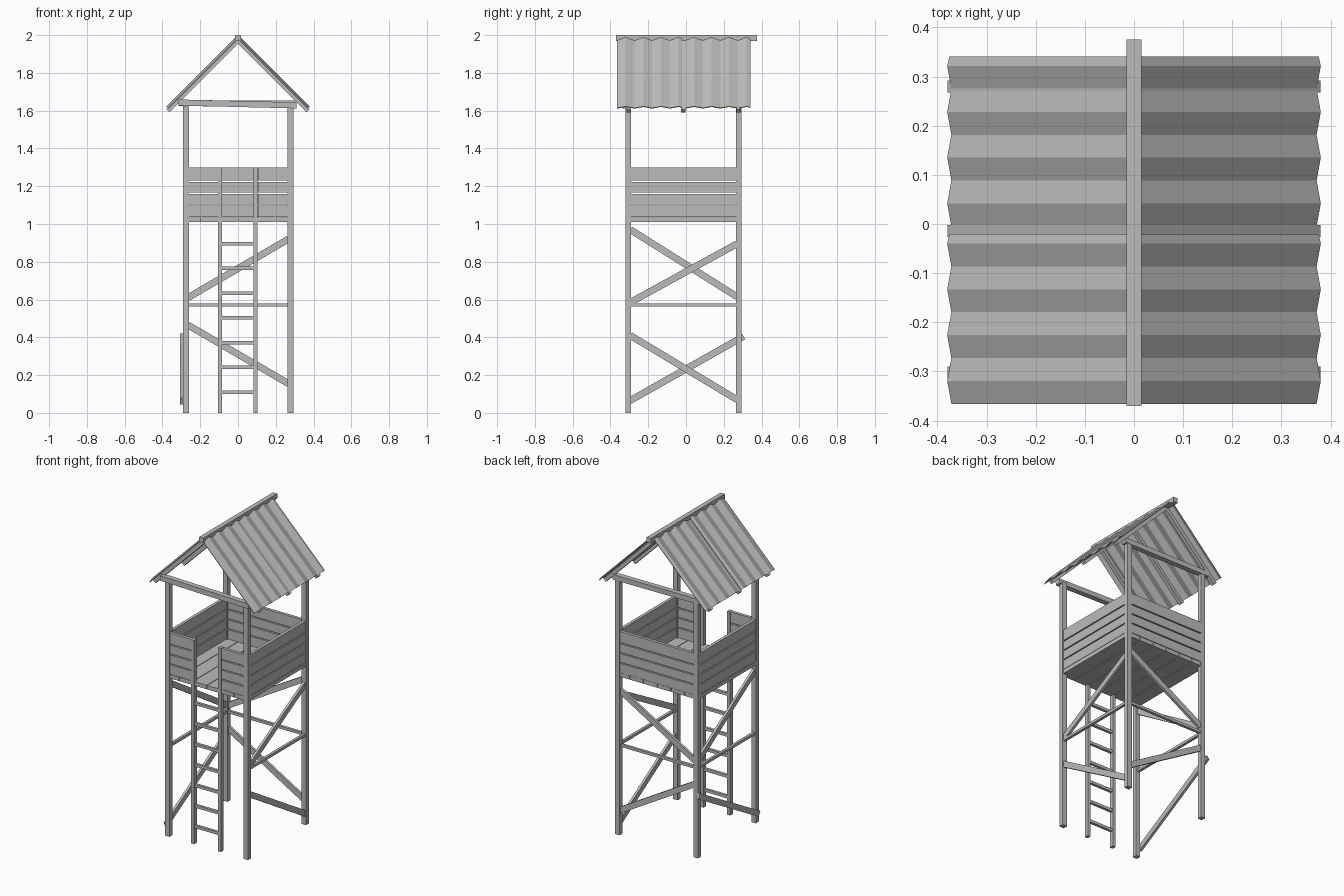
import bpy
import bmesh
from mathutils import Vector, Matrix

cube = bpy.data.objects.get("Cube")
if cube:
    bpy.data.objects.remove(cube)

wood = bpy.data.materials.new("weathered_grey")
wood.use_nodes = True
GREY = (0.5, 0.5, 0.5, 1)
wood.diffuse_color = GREY
wood.node_tree.nodes["Principled BSDF"].inputs["Base Color"].default_value = GREY


def finish(name, bm):
    mesh = bpy.data.meshes.new(name)
    bmesh.ops.recalc_face_normals(bm, faces=bm.faces)
    bm.to_mesh(mesh)
    bm.free()
    mesh.materials.append(wood)
    obj = bpy.data.objects.new(name, mesh)
    bpy.context.collection.objects.link(obj)
    return obj


def box(name, x, y, z):
    """Box from three (low, high) ranges."""
    bm = bmesh.new()
    bmesh.ops.create_cube(bm, size=1)
    for v in bm.verts:
        v.co = [r[0] + (c + 0.5) * (r[1] - r[0]) for c, r in zip(v.co, (x, y, z))]
    return finish(name, bm)


def beam(name, a, b, width, depth, side):
    """Timber from a to b; depth is measured along the side direction."""
    a, b, side = Vector(a), Vector(b), Vector(side)
    along = (b - a).normalized()
    across = side.cross(along).normalized()
    rot = Matrix((along, across, side)).transposed().to_4x4()
    size = Matrix.Diagonal(((b - a).length, width, depth, 1))
    bm = bmesh.new()
    bmesh.ops.create_cube(bm, size=1, matrix=Matrix.Translation((a + b) / 2) @ rot @ size)
    return finish(name, bm)


X, Y = (1, 0, 0), (0, 1, 0)
LEFT, RIGHT = (-0.29, -0.26), (0.262, 0.295)
FRONT, BACK = (-0.32, -0.29), (0.265, 0.295)

# Corner posts
for sx, px in (("right", LEFT), ("left", RIGHT)):
    for sy, py in (("front", FRONT), ("back", BACK)):
        box(f"{sy}_{sx}_post", px, py, (0, 1.625))

# Floor planks running front to back
count = 6
step = (RIGHT[1] - LEFT[0]) / count
for i in range(count):
    x0 = LEFT[0] + i * step
    box(f"floor_plank_{i}", (x0, x0 + step - 0.004), (-0.315, 0.29), (1.01, 1.035))

# Parapet boards on all four sides, with an entrance at the front
rows = ((1.037, 1.097), (1.104, 1.160), (1.167, 1.223), (1.230, 1.30))
for i, z in enumerate(rows):
    box(f"right_board_{i}", (-0.288, -0.268), (-0.29, 0.265), z)
    box(f"left_board_{i}", (0.271, 0.291), (-0.29, 0.265), z)
    box(f"back_board_{i}", (-0.26, 0.262), (0.272, 0.292), z)
    box(f"front_right_board_{i}", (-0.26, -0.105), (-0.315, -0.295), z)
    box(f"front_left_board_{i}", (0.105, 0.262), (-0.315, -0.295), z)

# Ladder, whose rails run up to frame the entrance
for side, x in (("right", (-0.107, -0.086)), ("left", (0.082, 0.103))):
    box(f"ladder_{side}_rail", x, (-0.32, -0.293), (0, 1.30))
for i in range(7):
    z = 0.11 + i * 0.131
    box(f"ladder_rung_{i}", (-0.086, 0.082), (-0.315, -0.298), (z - 0.009, z + 0.009))

# Diagonal braces
W, D = 0.036, 0.016
beam("left_upper_brace", (0.281, -0.295, 0.585), (0.281, 0.27, 0.895), W, D, X)
beam("left_lower_brace", (0.281, -0.295, 0.41), (0.281, 0.27, 0.07), W, D, X)
beam("right_upper_brace", (-0.277, -0.295, 0.97), (-0.277, 0.27, 0.615), W, D, X)
beam("right_lower_brace", (-0.298, -0.305, 0.06), (-0.298, 0.305, 0.405), W, D, X)
beam("back_upper_brace", (-0.265, 0.281, 0.61), (0.267, 0.281, 0.92), W, D, Y)
beam("back_lower_brace", (-0.265, 0.281, 0.465), (0.267, 0.281, 0.155), W, D, Y)

# Horizontal rails halfway up the legs
MID = (0.563, 0.58)
box("right_mid_rail", (-0.285, -0.268), (-0.29, 0.265), MID)
box("left_mid_rail", (0.272, 0.289), (-0.29, 0.265), MID)
box("back_mid_rail", (-0.26, 0.262), (0.272, 0.289), MID)

# Tie beams resting across the post tops
beam("front_tie_beam", (-0.315, -0.318, 1.643), (0.31, -0.318, 1.628), 0.032, 0.034, Y)
beam("back_tie_beam", (-0.315, 0.28, 1.64), (0.31, 0.28, 1.637), 0.032, 0.034, Y)

# Ridge beam and rafters
box("ridge_beam", (-0.015, 0.015), (-0.37, 0.375), (1.968, 2.0))
for i, y in enumerate((-0.302, -0.014, 0.28)):
    for side, s in (("right", -1), ("left", 1)):
        beam(f"{side}_rafter_{i}", (0, y, 1.97), (s * 0.371, y, 1.599), 0.024, 0.024, Y)


# Corrugated roof sheets, two on each slope
def roof_sheet(name, s, y_start):
    normal = Vector((s, 0, 1)).normalized()
    waves = [(y_start, 0)]
    waves += [(y_start - 0.019 - i * 0.0465, 0.006 * (-1) ** i) for i in range(8)]
    bm = bmesh.new()
    pairs = []
    for y, h in waves:
        ends = [Vector((s * d, y, 1.991 - d)) + normal * h for d in (0.006, 0.374)]
        pairs.append([bm.verts.new(p) for p in ends])
    for (a, b), (c, d) in zip(pairs, pairs[1:]):
        bm.faces.new((a, b, d, c))
    sheet = finish(name, bm)
    thick = sheet.modifiers.new("thickness", "SOLIDIFY")
    thick.thickness = 0.005
    thick.offset = 0


for side, s in (("right", -1), ("left", 1)):
    roof_sheet(f"{side}_back_roof_sheet", s, 0.34)
    roof_sheet(f"{side}_front_roof_sheet", s, -0.021)
